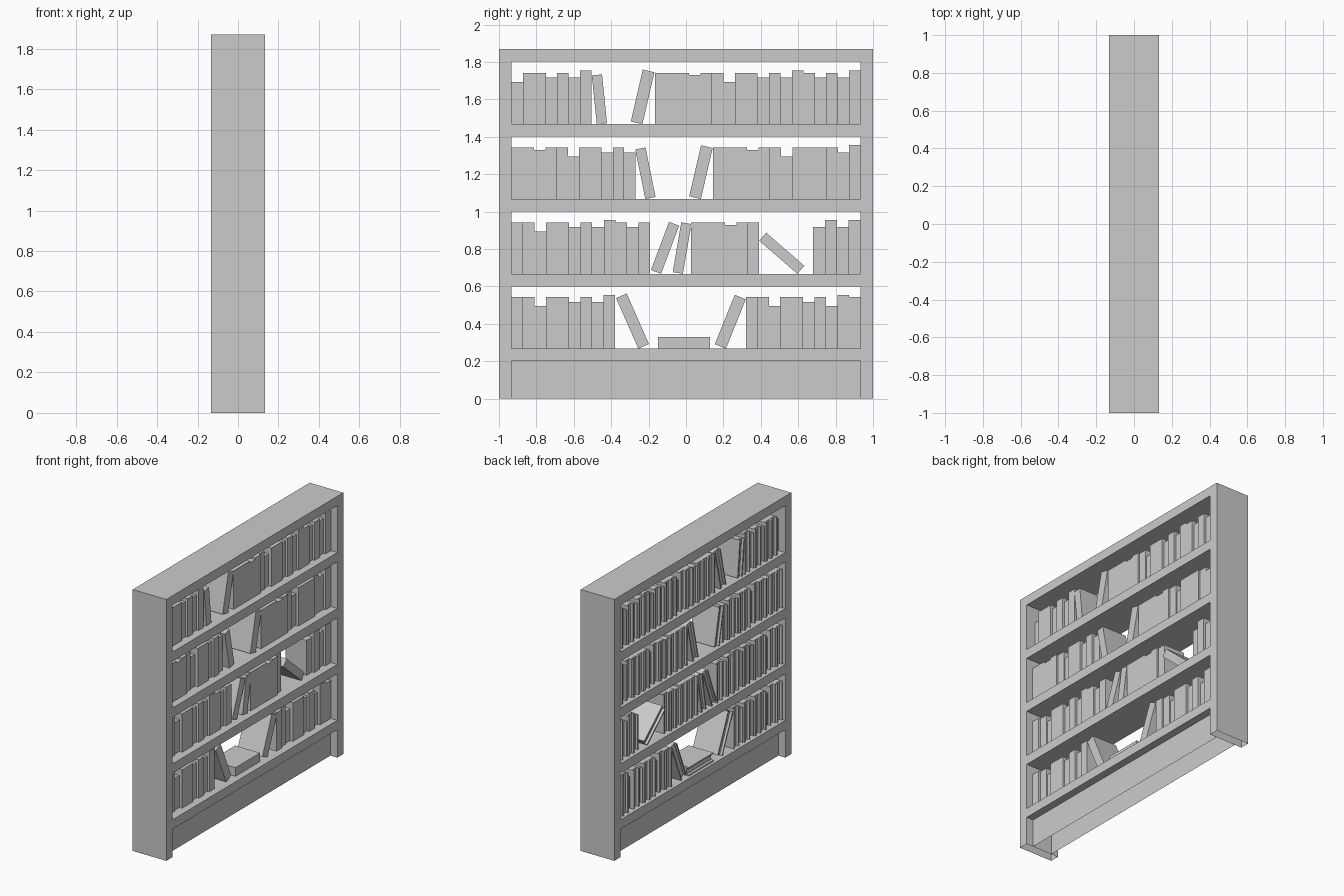
import bpy
import bmesh
from math import sin, cos, radians
from mathutils import Matrix, Vector

cube = bpy.data.objects.get("Cube")
if cube:
    bpy.data.objects.remove(cube, do_unlink=True)

GREY = (0.6, 0.6, 0.6, 1)
grey = bpy.data.materials.new("plain grey")
grey.use_nodes = True
grey.diffuse_color = GREY
grey.node_tree.nodes["Principled BSDF"].inputs["Base Color"].default_value = GREY

HALF_X, HEIGHT = 0.133, 1.87
BOARD = 0.067              # thickness of every frame board
INNER = 1 - BOARD          # half length between the side panels
COVER = 0.009              # book cover thickness
SETBACK = 0.018            # pages behind the cover edges


def finish(bm, name):
    mesh = bpy.data.meshes.new(name)
    bm.to_mesh(mesh)
    bm.free()
    mesh.materials.append(grey)
    obj = bpy.data.objects.new(name, mesh)
    bpy.context.collection.objects.link(obj)


def box_object(name, low, high):
    """Frame board; boards standing on the floor are open underneath."""
    bm = bmesh.new()
    low, high = Vector(low), Vector(high)
    size = Matrix.Diagonal(high - low).to_4x4()
    bmesh.ops.create_cube(bm, size=1, matrix=Matrix.Translation((low + high) / 2) @ size)
    under = [f for f in bm.faces if f.calc_center_median().z < 0.001]
    bmesh.ops.delete(bm, geom=under, context='FACES')
    finish(bm, name)


def add_book(bm, y, shelf, height, thick, back, front, lean=0):
    """Hardback resting on a shelf: spine on +x, pages set back on -x."""
    a = radians(lean)
    rise = height / 2 * cos(a) + thick / 2 * abs(sin(a))
    m = Matrix.Translation((0, y, shelf + rise)) @ Matrix.Rotation(-a, 4, 'X')
    h, t = height / 2, thick / 2
    profile = [(front, -t), (front, t), (back, t), (back, t - COVER),
               (back + SETBACK, t - COVER), (back + SETBACK, COVER - t),
               (back, COVER - t), (back, -t)]
    base = bm.faces.new([bm.verts.new(m @ Vector((px, py, -h))) for px, py in profile])
    top = bmesh.ops.extrude_face_region(bm, geom=[base], use_keep_orig=True)
    moved = [v for v in top["geom"] if isinstance(v, bmesh.types.BMVert)]
    bmesh.ops.translate(bm, verts=moved, vec=m.to_3x3() @ Vector((0, 0, height)))


# Frame: side panels, top board, shelves
for side, y in (("right", -1), ("left", INNER)):
    box_object(side + "_side_panel", (-HALF_X, y, 0), (HALF_X, y + BOARD, HEIGHT))
box_object("top_board", (-HALF_X, -INNER, HEIGHT - BOARD), (HALF_X, INNER, HEIGHT))

SHELVES = {"bottom": 0.267, "lower": 0.667, "upper": 1.067, "top": 1.467}
for name, z in SHELVES.items():
    box_object(name + "_shelf", (-HALF_X, -INNER, z - BOARD), (HALF_X, INNER, z))

# Hollow plinth under the bottom shelf, set back on both long faces
box_object("plinth", (-0.078, -INNER, 0), (0.078, INNER, 0.202))

# Upright runs: start, end and the size letter of each book (height, back, front)
SIZES = {"a": (0.227, -0.08, 0.06), "b": (0.25, -0.1, 0.066),
         "c": (0.262, -0.11, 0.082), "d": (0.275, -0.112, 0.082),
         "D": (0.275, -0.1, 0.068), "e": (0.288, -0.112, 0.082)}
RUNS = {
    "top": [(-INNER, -0.505, "addbdbe"), (-0.166, INNER, "dddcdDaddbdbedbdbe")],
    "upper": [(-INNER, -0.27, "ddcdDaddbdb"), (0.144, INNER, "dddcdDadddDbe")],
    "lower": [(-INNER, -0.193, "dDaddbdbedbd"), (0.027, 0.39, "dddcdD"),
              (0.68, INNER, "bebe")],
    "bottom": [(-INNER, -0.38, "dDaddbdbe"), (0.32, INNER, "dDaddbdaed")],
}
# Leaning and lying books: centre y, lean in degrees, height, thickness
LEANING = {
    "top": [(-0.463, -5.8, 0.262, 0.055), (-0.232, 13, 0.285, 0.064)],
    "upper": [(-0.217, -11.5, 0.27, 0.056), (0.08, 13, 0.28, 0.064)],
    "lower": [(-0.112, 20.5, 0.275, 0.058), (-0.021, 9.7, 0.27, 0.055),
              (0.512, -49, 0.27, 0.057)],
    "bottom": [(-0.286, -23.8, 0.295, 0.062), (-0.011, 90, 0.278, 0.062),
               (0.237, 22, 0.285, 0.064)],
}
for name, z in SHELVES.items():
    bm = bmesh.new()
    for start, end, letters in RUNS[name]:
        step = (end - start) / len(letters)
        for i, letter in enumerate(letters):
            height, back, front = SIZES[letter]
            add_book(bm, start + (i + 0.5) * step, z, height, step, back, front)
    for y, lean, height, thick in LEANING[name]:
        add_book(bm, y, z, height, thick, -0.112, 0.085, lean)
    bmesh.ops.recalc_face_normals(bm, faces=bm.faces)
    finish(bm, name + "_shelf_books")
